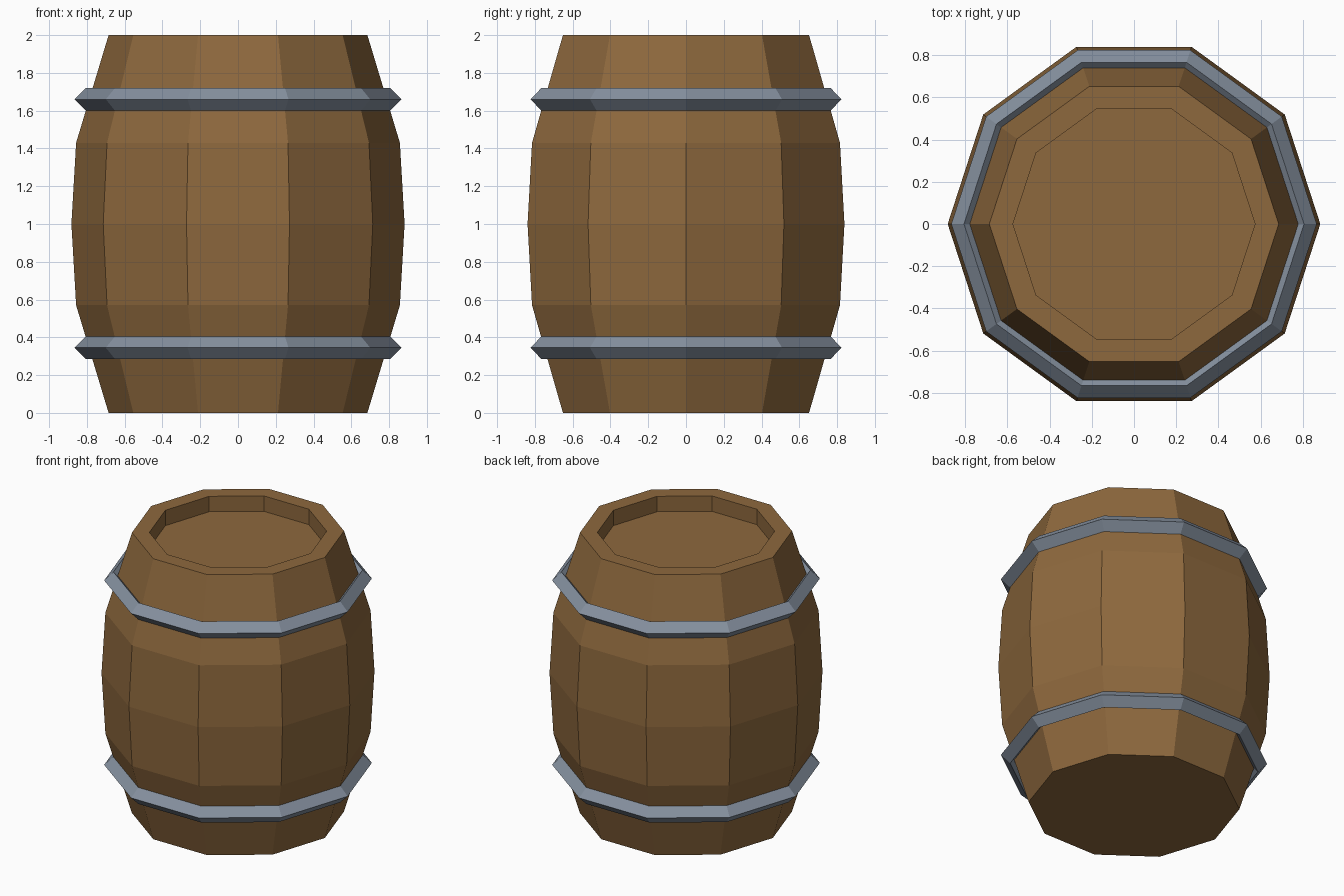
import bpy
import bmesh
from math import cos, sin, tau

SIDES = 10

default = bpy.data.objects.get("Cube")
if default:
    bpy.data.objects.remove(default, do_unlink=True)


def make_material(name, color):
    mat = bpy.data.materials.new(name)
    mat.use_nodes = True
    mat.diffuse_color = color
    mat.node_tree.nodes["Principled BSDF"].inputs["Base Color"].default_value = color
    return mat


def lathe(name, profile, mat, closed=False):
    """Turn a (radius, z) profile around z; open profiles get flat end caps."""
    bm = bmesh.new()
    rings = [[bm.verts.new((r * cos(tau * i / SIDES), r * sin(tau * i / SIDES), z))
              for i in range(SIDES)] for r, z in profile]
    pairs = list(zip(rings, rings[1:]))
    if closed:
        pairs.append((rings[-1], rings[0]))
    else:
        bm.faces.new(rings[0])
        bm.faces.new(rings[-1])
    for a, b in pairs:
        for i in range(SIDES):
            j = (i + 1) % SIDES
            bm.faces.new((a[i], a[j], b[j], b[i]))
    bmesh.ops.recalc_face_normals(bm, faces=bm.faces)
    mesh = bpy.data.meshes.new(name)
    bm.to_mesh(mesh)
    bm.free()
    mesh.materials.append(mat)
    obj = bpy.data.objects.new(name, mesh)
    bpy.context.collection.objects.link(obj)
    return obj


wood = make_material("brown wood", (0.27, 0.14, 0.047, 1))
iron = make_material("grey iron", (0.235, 0.28, 0.345, 1))

# Bulging body with a raised rim and sunken lid
lathe("barrel_body", [(0.685, 0), (0.857, 0.57), (0.882, 1), (0.857, 1.43),
                      (0.685, 2), (0.573, 2), (0.573, 1.89)], wood)

# Diamond-section hoops
HOOP_RADIUS, HOOP_SIZE = 0.805, 0.06
for name, height in (("lower_hoop", 0.345), ("upper_hoop", 1.66)):
    section = [(HOOP_RADIUS + HOOP_SIZE * cos(tau * k / 4),
                height + HOOP_SIZE * sin(tau * k / 4)) for k in range(4)]
    lathe(name, section, iron, closed=True)
